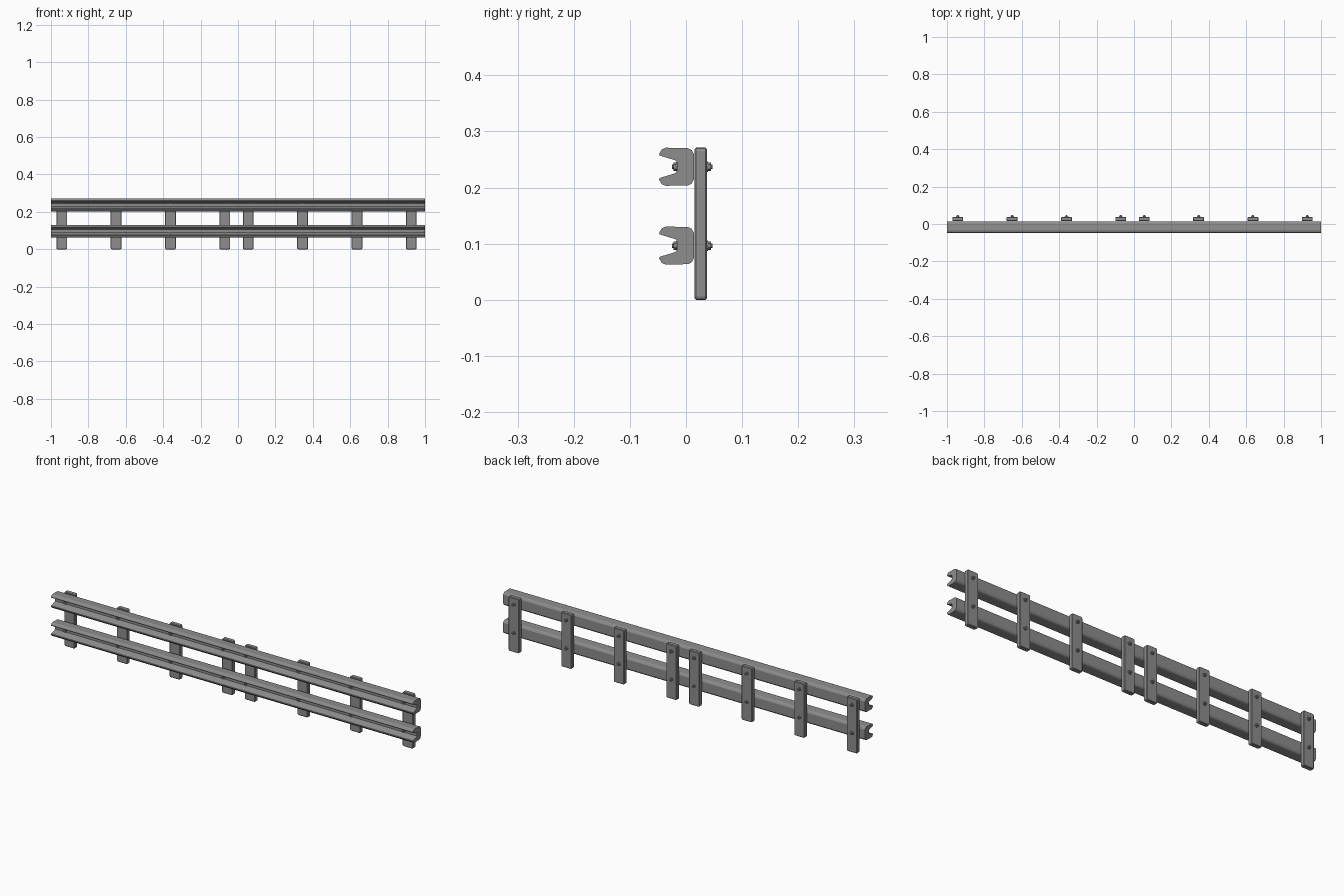
import bpy, bmesh, math
from mathutils import Matrix

if "Cube" in bpy.data.objects:
    bpy.data.objects.remove(bpy.data.objects["Cube"])

steel = bpy.data.materials.new("galvanised grey")
steel.diffuse_color = (0.27, 0.27, 0.27, 1)
steel.use_nodes = True
steel.node_tree.nodes["Principled BSDF"].inputs["Base Color"].default_value = steel.diffuse_color


def finish(name, bm, smooth=False):
    bmesh.ops.recalc_face_normals(bm, faces=bm.faces[:])
    mesh = bpy.data.meshes.new(name)
    bm.to_mesh(mesh)
    bm.free()
    mesh.materials.append(steel)
    ob = bpy.data.objects.new(name, mesh)
    bpy.context.collection.objects.link(ob)
    return ob


# Upper half of the rail cross-section (y, height above rail centre)
HALF = [(-0.016, 0.008), (-0.019, 0.0115), (-0.047, 0.020), (-0.048, 0.023),
        (-0.043, 0.031), (-0.036, 0.034), (0.004, 0.033), (0.010, 0.030),
        (0.0145, 0.022)]
PROFILE = HALF + [(y, -z) for y, z in reversed(HALF)]


def rail(name, x0, x1, zc):
    bm = bmesh.new()
    a = [bm.verts.new((x0, y, zc + z)) for y, z in PROFILE]
    b = [bm.verts.new((x1, y, zc + z)) for y, z in PROFILE]
    n = len(PROFILE)
    bm.faces.new(a)
    bm.faces.new(b)
    for i in range(n):
        j = (i + 1) % n
        bm.faces.new((a[i], a[j], b[j], b[i]))
    return finish(name, bm)


def post(name, x):
    bm = bmesh.new()
    m = Matrix.Translation((x, 0.026, 0.1355)) @ Matrix.Diagonal((0.058, 0.022, 0.271, 1))
    bmesh.ops.create_cube(bm, size=1, matrix=m)
    # chamfered outline corners, then softened edges
    corners = [e for e in bm.edges if abs(e.verts[0].co.y - e.verts[1].co.y) > 0.01]
    bmesh.ops.bevel(bm, geom=corners, offset=0.006, segments=2, profile=0.5, affect='EDGES')
    rim = [e for e in bm.edges if abs(e.verts[0].co.y - e.verts[1].co.y) < 1e-5]
    bmesh.ops.bevel(bm, geom=rim, offset=0.0025, segments=1, affect='EDGES')
    return finish(name, bm)


def bolt(name, x, zc, y, d):
    # washer, hexagonal nut and thread end, stacked outwards along d
    bm = bmesh.new()
    for r, start, end, sides in ((0.0095, -0.002, 0.0025, 12), (0.0075, 0, 0.0075, 6), (0.004, 0, 0.0105, 10)):
        m = Matrix.Translation((x, y + d * (start + end) / 2, zc)) @ Matrix.Rotation(math.pi / 2, 4, 'X')
        bmesh.ops.create_cone(bm, cap_ends=True, segments=sides, radius1=r, radius2=r,
                              depth=end - start, matrix=m)
    return finish(name, bm)


LEVELS = (("lower", 0.0965), ("upper", 0.237))

# Two identical sections end to end
for side, x0, first in (("left", -1.0, -0.942), ("right", 0.0, 0.055)):
    for level, zc in LEVELS:
        rail(f"{level}_rail_{side}", x0, x0 + 1, zc)
    for i in range(4):
        x = first + i * 0.2905
        post(f"post_{side}_{i + 1}", x)
        for level, zc in LEVELS:
            bolt(f"{level}_front_bolt_{side}_{i + 1}", x, zc, -0.0145, -1)
            bolt(f"{level}_back_bolt_{side}_{i + 1}", x, zc, 0.037, 1)
